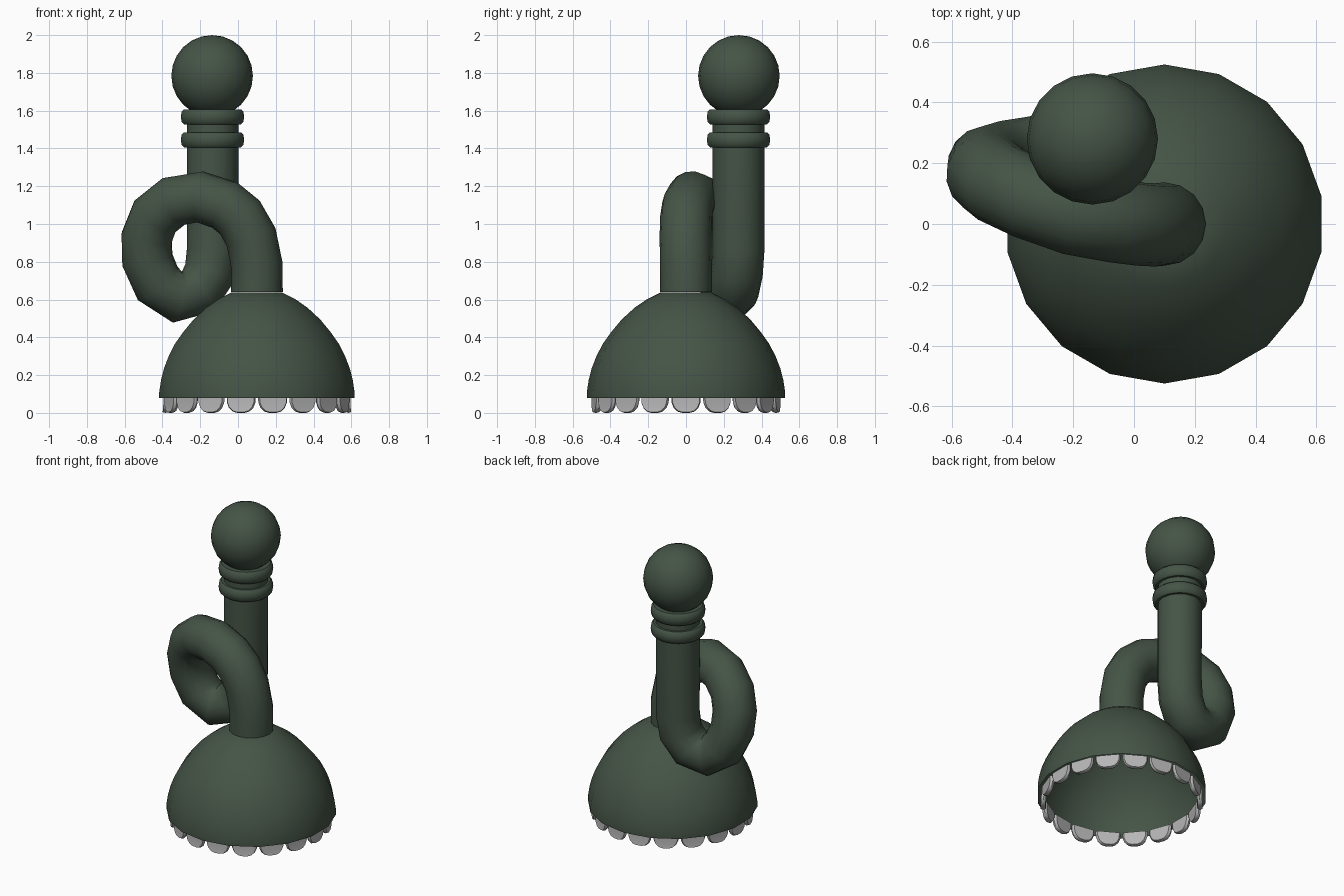
import bpy
import bmesh
from math import radians, cos, sin
from mathutils import Vector

if "Cube" in bpy.data.objects:
    bpy.data.objects.remove(bpy.data.objects["Cube"], do_unlink=True)


def material(name, color):
    mat = bpy.data.materials.new(name)
    mat.use_nodes = True
    mat.diffuse_color = color
    mat.node_tree.nodes["Principled BSDF"].inputs["Base Color"].default_value = color
    return mat


GREEN = material("dark green", (0.059, 0.088, 0.061, 1))
GREY = material("tooth grey", (0.47, 0.47, 0.47, 1))


def smooth(obj, angle=40):
    bpy.ops.object.select_all(action="DESELECT")
    obj.select_set(True)
    bpy.context.view_layer.objects.active = obj
    bpy.ops.object.shade_smooth_by_angle(angle=radians(angle))


def add_object(name, bm, mat, location=(0, 0, 0)):
    bmesh.ops.recalc_face_normals(bm, faces=bm.faces)
    mesh = bpy.data.meshes.new(name)
    bm.to_mesh(mesh)
    bm.free()
    mesh.materials.append(mat)
    obj = bpy.data.objects.new(name, mesh)
    obj.location = location
    bpy.context.collection.objects.link(obj)
    smooth(obj)
    return obj


def lathe(name, profile, sides, location, closed=False):
    """Revolve (radius, height) points; open profiles are capped at the top only."""
    bm = bmesh.new()
    rings = []
    for r, z in profile:
        angles = [radians(360 * (i + 0.5) / sides) for i in range(sides)]
        rings.append([bm.verts.new((r * cos(a), r * sin(a), z)) for a in angles])
    pairs = list(zip(rings, rings[1:]))
    if closed:
        pairs.append((rings[-1], rings[0]))
    else:
        bm.faces.new(rings[-1])
    for low, high in pairs:
        for i in range(sides):
            j = (i + 1) % sides
            bm.faces.new((low[i], low[j], high[j], high[i]))
    return add_object(name, bm, GREEN, location)


# Hollow bell-shaped base, open underneath
CENTER = Vector((0.1, 0, 0))
SIDES = 18
lathe("base_dome", [(0.525, 0.08), (0.525, 0.11), (0.515, 0.175), (0.499, 0.237),
                    (0.475, 0.298), (0.441, 0.365), (0.396, 0.428), (0.34, 0.495),
                    (0.272, 0.557), (0.205, 0.603), (0.135, 0.638)], SIDES, CENTER)

# Ring of thin rounded teeth under the rim, curved to follow it
TOP = 0.09
outline = [(-0.079, TOP), (-0.078, 0.055), (-0.066, 0.026), (-0.045, 0.007), (-0.02, 0)]
outline += [(-w, z) for w, z in reversed(outline)]
bm = bmesh.new()
for i in range(SIDES):
    middle = radians(360 * i / SIDES)
    layers = []
    for radius, scale in ((0.47, 0.9), (0.485, 1), (0.5, 0.9)):
        layers.append([bm.verts.new((radius * cos(middle + w * scale / 0.49),
                                     radius * sin(middle + w * scale / 0.49),
                                     TOP + (z - TOP) * (1 + scale) / 2))
                       for w, z in outline])
    for inner, outer in zip(layers, layers[1:]):
        for k in range(len(outline)):
            m = (k + 1) % len(outline)
            bm.faces.new((inner[k], inner[m], outer[m], outer[k]))
    # Fill front and back with strips that keep the curve
    for layer in (layers[0], layers[-1]):
        for k in range(len(outline) // 2 - 1):
            bm.faces.new((layer[k], layer[k + 1], layer[-k - 2], layer[-k - 1]))
add_object("teeth", bm, GREY, CENTER)

# Looping neck tube
path = [(0.1, 0, 0.64), (0.1, 0, 0.78), (0.07, -0.003, 0.93), (0.01, 0, 1.035),
        (-0.07, 0.01, 1.1), (-0.2, 0.033, 1.143), (-0.34, 0.083, 1.12),
        (-0.44, 0.13, 1.04), (-0.483, 0.165, 0.93), (-0.48, 0.187, 0.81),
        (-0.425, 0.203, 0.685), (-0.32, 0.22, 0.612), (-0.21, 0.25, 0.645),
        (-0.15, 0.27, 0.74), (-0.134, 0.278, 0.86), (-0.134, 0.278, 1.58)]
curve = bpy.data.curves.new("neck_path", "CURVE")
curve.dimensions = "3D"
curve.bevel_depth = 0.137
curve.bevel_resolution = 6
curve.use_fill_caps = True
spline = curve.splines.new("POLY")
spline.points.add(len(path) - 1)
for point, co in zip(spline.points, path):
    point.co = (*co, 1)
curve.materials.append(GREEN)
neck = bpy.data.objects.new("neck_tube", curve)
bpy.context.collection.objects.link(neck)
bpy.ops.object.select_all(action="DESELECT")
neck.select_set(True)
bpy.context.view_layer.objects.active = neck
bpy.ops.object.convert(target="MESH")
smooth(bpy.context.object, 60)

# Two collars below the knob
collar = [(0.12, -0.04), (0.152, -0.04), (0.165, -0.027), (0.169, 0),
          (0.165, 0.027), (0.152, 0.04), (0.12, 0.04)]
for name, z in (("lower_collar", 1.445), ("upper_collar", 1.567)):
    lathe(name, collar, 24, (-0.135, 0.278, z), closed=True)

# Round knob on top
bm = bmesh.new()
bmesh.ops.create_uvsphere(bm, u_segments=20, v_segments=12, radius=0.216)
add_object("top_knob", bm, GREEN, (-0.137, 0.28, 1.784))
